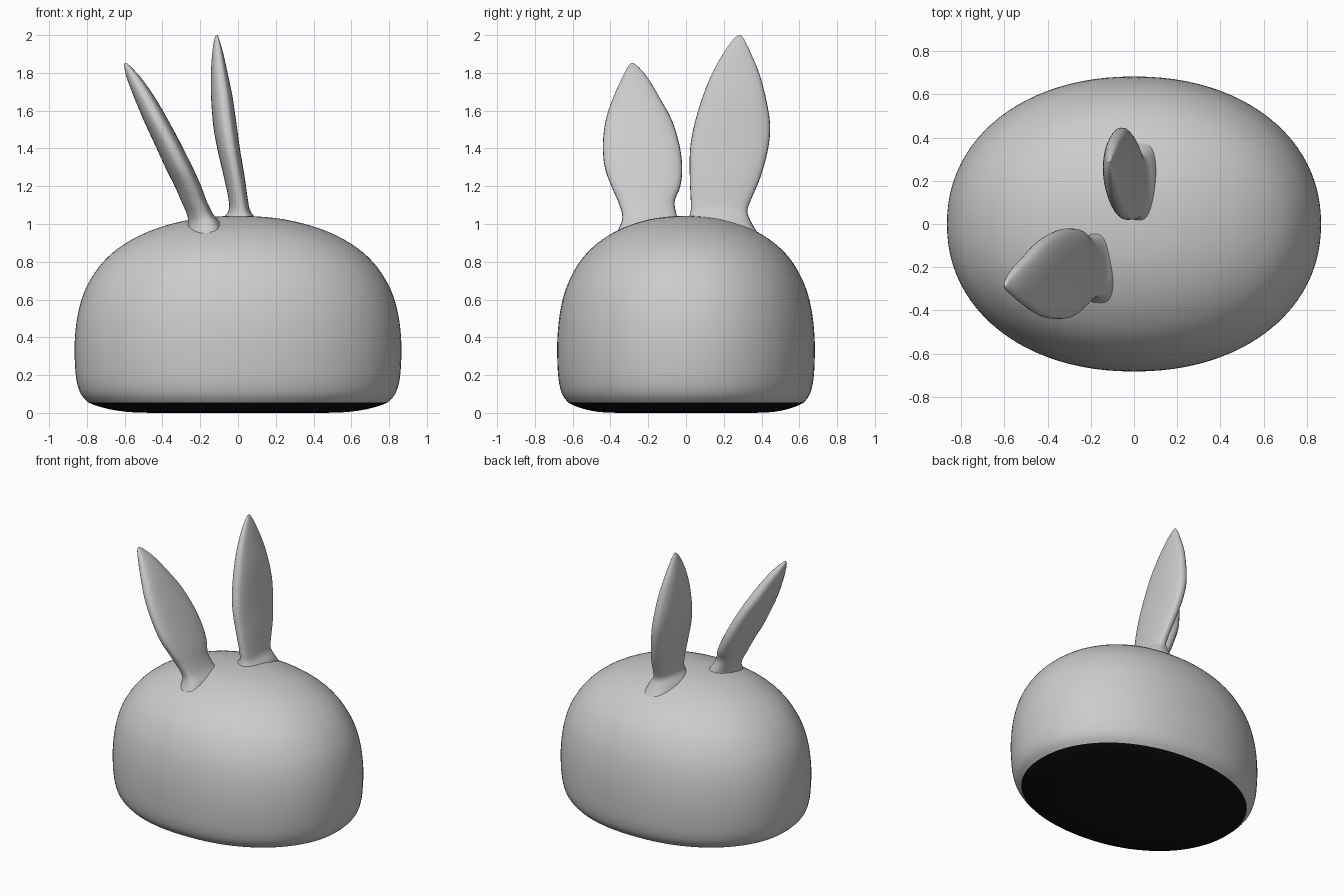
import bpy, bmesh, math

if "Cube" in bpy.data.objects:
    bpy.data.objects.remove(bpy.data.objects["Cube"])

N = 96  # segments around the body


def material(name, rgb):
    m = bpy.data.materials.new(name)
    m.diffuse_color = (*rgb, 1)
    m.use_nodes = True
    m.node_tree.nodes["Principled BSDF"].inputs["Base Color"].default_value = m.diffuse_color
    return m


GREY = material("soft grey", (0.6, 0.6, 0.6))
BLACK = material("black", (0.005, 0.005, 0.005))


def smooth_rows(rows, steps):
    """Catmull-Rom interpolation between rows of numbers."""
    out = []
    for i in range(len(rows) - 1):
        a, b, c = rows[max(i - 1, 0)], rows[i], rows[i + 1]
        d = rows[min(i + 2, len(rows) - 1)]
        for s in range(steps):
            t = s / steps
            out.append([0.5 * (2 * q + (r - p) * t + (2 * p - 5 * q + 4 * r - w) * t * t
                               + (3 * q - p - 3 * r + w) * t ** 3)
                        for p, q, r, w in zip(a, b, c, d)])
    out.append(list(rows[-1]))
    return out


def loft(name, rings, mat, close_start=False, close_end=False):
    bm = bmesh.new()
    loops = [[bm.verts.new(p) for p in ring] for ring in rings]
    for a, b in zip(loops, loops[1:]):
        n = len(a)
        for i in range(n):
            j = (i + 1) % n
            bm.faces.new((a[i], a[j], b[j], b[i]))
    if close_start:
        bm.faces.new(loops[0][::-1])
    if close_end:
        bm.faces.new(loops[-1])
    bm.normal_update()
    me = bpy.data.meshes.new(name)
    bm.to_mesh(me)
    bm.free()
    me.materials.append(mat)
    ob = bpy.data.objects.new(name, me)
    bpy.context.collection.objects.link(ob)
    bpy.ops.object.select_all(action='DESELECT')
    ob.select_set(True)
    bpy.context.view_layer.objects.active = ob
    bpy.ops.object.shade_smooth_by_angle(angle=math.radians(50))
    return ob


def power(v, e):
    return math.copysign(abs(v) ** e, v)


def body_ring(r, z):
    """Slightly squared oval, wider in x than in y."""
    e = 2 / 2.12
    return [(0.865 * r * power(math.cos(2 * math.pi * i / N), e),
             0.682 * r * power(math.sin(2 * math.pi * i / N), e), z) for i in range(N)]


# Domed body: (radius fraction, height)
dome = [(0.915, 0.055), (0.962, 0.10), (0.99, 0.18), (1.0, 0.30), (0.998, 0.40),
        (0.983, 0.51), (0.95, 0.62), (0.90, 0.71), (0.83, 0.795), (0.735, 0.87),
        (0.60, 0.94), (0.45, 0.99), (0.28, 1.025), (0.12, 1.04), (0.005, 1.043)]
loft("body", [body_ring(r, z) for r, z in smooth_rows(dome, 3)], GREY, close_end=True)

# Dark underside, nearly flat with an upturned rim
under = [(0.005, 0.0), (0.35, 0.0), (0.62, 0.002), (0.76, 0.015), (0.86, 0.036), (0.915, 0.055)]
loft("underside", [body_ring(r, z) for r, z in smooth_rows(under, 3)], BLACK, close_start=True)


def ear(name, rows):
    """rows: height, x min, x max, y min, y max; the +x face is flatter."""
    rings = []
    for z, x0, x1, y0, y1 in smooth_rows(rows, 5):
        xm = x0 + 0.55 * (x1 - x0)
        ring = []
        for i in range(40):
            a = 2 * math.pi * i / 40
            c, s = math.cos(a), math.sin(a)
            x = xm + ((x1 - xm) * power(c, 0.6) if c > 0 else (xm - x0) * c)
            ring.append((x, (y0 + y1) / 2 + (y1 - y0) / 2 * s, z))
        rings.append(ring)
    loft(name, rings, GREY, close_start=True, close_end=True)


# Ears, flaring where they meet the body
ear("front_ear", [
    (0.93, -0.28, -0.06, -0.38, -0.01),
    (1.00, -0.265, -0.09, -0.345, -0.035),
    (1.05, -0.27, -0.13, -0.338, -0.05),
    (1.12, -0.30, -0.165, -0.36, -0.06),
    (1.20, -0.335, -0.195, -0.395, -0.03),
    (1.30, -0.385, -0.24, -0.43, -0.02),
    (1.42, -0.44, -0.30, -0.44, -0.035),
    (1.55, -0.50, -0.37, -0.425, -0.075),
    (1.67, -0.55, -0.44, -0.385, -0.14),
    (1.77, -0.588, -0.51, -0.34, -0.20),
    (1.83, -0.602, -0.565, -0.31, -0.25),
    (1.853, -0.60, -0.59, -0.29, -0.28)])
ear("back_ear", [
    (0.95, -0.11, 0.13, -0.01, 0.38),
    (1.02, -0.085, 0.10, 0.01, 0.34),
    (1.07, -0.05, 0.065, 0.025, 0.325),
    (1.13, -0.05, 0.052, 0.025, 0.345),
    (1.25, -0.075, 0.035, 0.02, 0.395),
    (1.40, -0.11, 0.01, 0.022, 0.435),
    (1.53, -0.132, -0.008, 0.045, 0.445),
    (1.68, -0.143, -0.03, 0.09, 0.42),
    (1.80, -0.143, -0.055, 0.14, 0.387),
    (1.90, -0.137, -0.077, 0.195, 0.345),
    (1.97, -0.127, -0.097, 0.245, 0.312),
    (2.0, -0.117, -0.108, 0.278, 0.29)])
